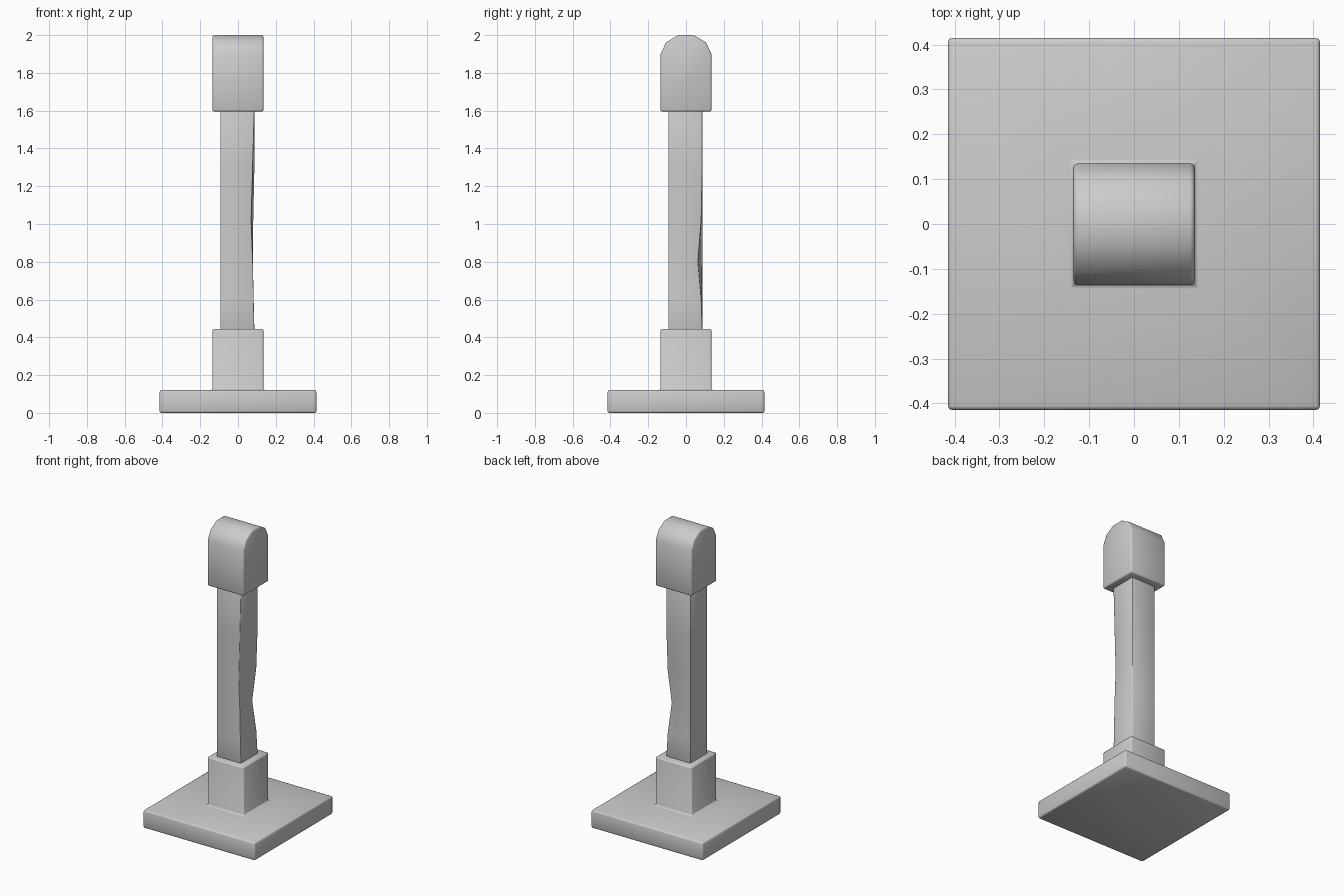
import bpy, bmesh

if "Cube" in bpy.data.objects:
    bpy.data.objects.remove(bpy.data.objects["Cube"])


def finish(name, bm, bevel, limit=0.7):
    """Turn a bmesh into a smooth object with softened edges."""
    bmesh.ops.recalc_face_normals(bm, faces=bm.faces)
    for f in bm.faces:
        f.smooth = True
    mesh = bpy.data.meshes.new(name)
    bm.to_mesh(mesh)
    bm.free()
    ob = bpy.data.objects.new(name, mesh)
    bpy.context.collection.objects.link(ob)
    mod = ob.modifiers.new("soft_edges", 'BEVEL')
    mod.width = bevel
    mod.segments = 2
    mod.limit_method = 'ANGLE'
    mod.angle_limit = limit
    return ob


def stack(name, rings, bevel, limit=0.7):
    """Skin a list of equal rings of points and close both ends."""
    bm = bmesh.new()
    loops = [[bm.verts.new(p) for p in ring] for ring in rings]
    n = len(loops[0])
    for a, b in zip(loops, loops[1:]):
        for i in range(n):
            j = (i + 1) % n
            bm.faces.new((a[i], a[j], b[j], b[i]))
    bm.faces.new(loops[0][::-1])
    bm.faces.new(loops[-1])
    return finish(name, bm, bevel, limit)


def square(h, z):
    return [(-h, -h, z), (h, -h, z), (h, h, z), (-h, h, z)]


# Base plate with its square pedestal
stack("base", [square(0.415, 0), square(0.415, 0.12),
               square(0.135, 0.12), square(0.135, 0.445)], 0.01)

# Slightly irregular grip shaft: right corners are pushed in midway
lo, hi = -0.093, 0.087
rings = []
for z, front_in, back_in in ((0.43, 0, 0), (0.6, 0.004, 0.006), (0.8, 0.008, 0.024),
                             (1.02, 0.017, 0.006), (1.3, 0.009, 0), (1.61, 0, 0)):
    rings.append([(lo, lo, z), (hi - front_in, lo, z),
                  (hi - back_in, hi - back_in, z), (lo, hi, z)])
stack("shaft", rings, 0.004)

# Cap with an arched top running along x
half = [(0.135, 1.595), (0.135, 1.9), (0.105, 1.962), (0.04, 2.0)]
profile = half + [(-y, z) for y, z in reversed(half)]
stack("cap", [[(x, y, z) for y, z in profile] for x in (-0.135, 0.135)], 0.01)
